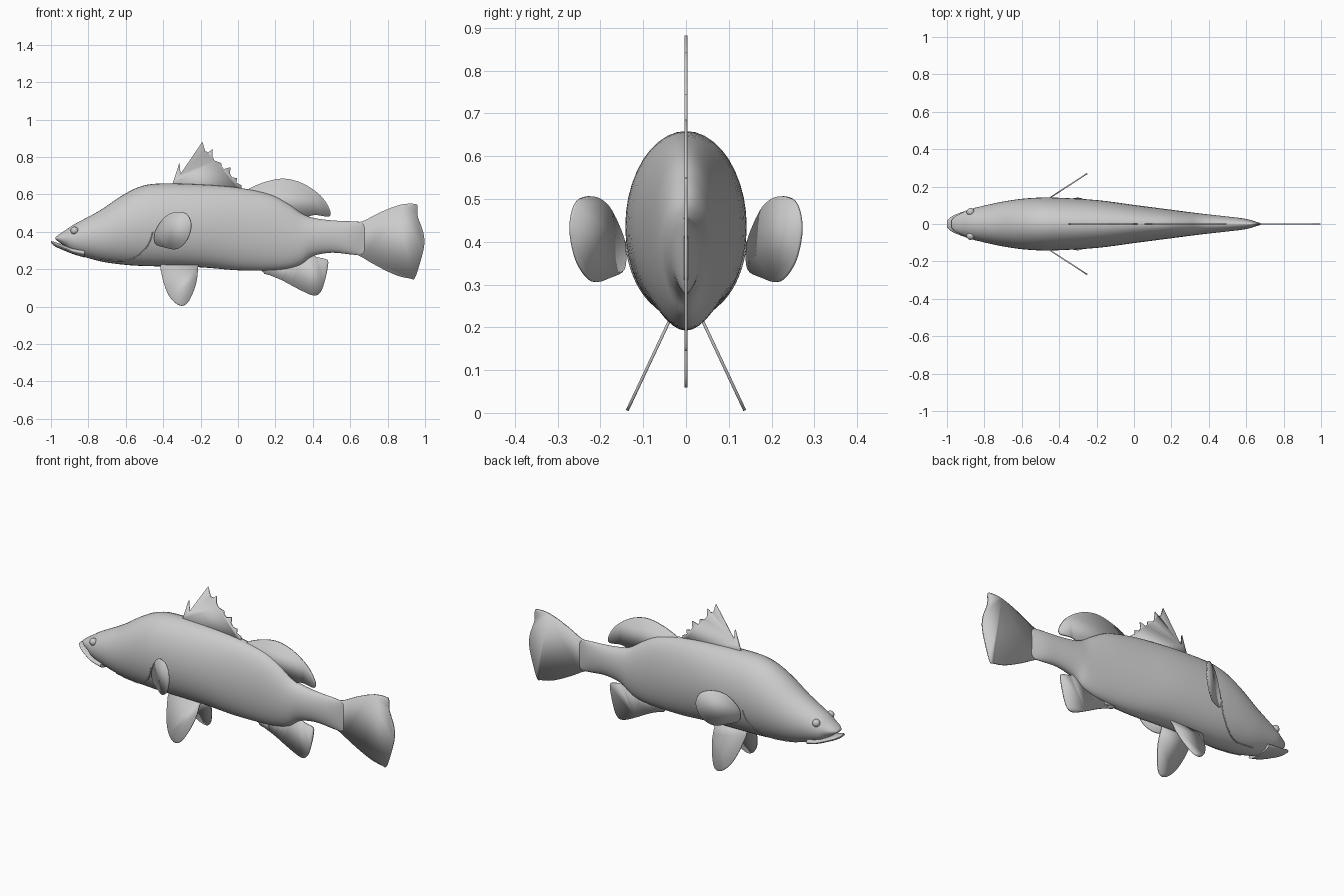
import bpy, bmesh, math
from mathutils import Vector

cube = bpy.data.objects.get("Cube")
if cube:
    bpy.data.objects.remove(cube)

GREY = (0.6, 0.6, 0.6, 1)
skin = bpy.data.materials.new("pale grey")
skin.use_nodes = True
skin.diffuse_color = GREY
skin.node_tree.nodes["Principled BSDF"].inputs["Base Color"].default_value = GREY


def finish(obj, angle=40):
    """Apply the material and smooth shading."""
    obj.data.materials.append(skin)
    bpy.ops.object.select_all(action="DESELECT")
    obj.select_set(True)
    bpy.context.view_layer.objects.active = obj
    bpy.ops.object.shade_smooth_by_angle(angle=math.radians(angle))
    return obj


def link_mesh(name, bm):
    bmesh.ops.recalc_face_normals(bm, faces=bm.faces)
    mesh = bpy.data.meshes.new(name)
    bm.to_mesh(mesh)
    bm.free()
    obj = bpy.data.objects.new(name, mesh)
    bpy.context.collection.objects.link(obj)
    return obj


def spline(points, steps, closed=False):
    """Catmull-Rom interpolation of points of any dimension."""
    pts = [Vector(p) for p in points]
    n = len(pts)

    def at(i):
        return pts[i % n] if closed else pts[max(0, min(n - 1, i))]

    out = []
    for i in range(n if closed else n - 1):
        a, b, c, d = (at(i + k) for k in (-1, 0, 1, 2))
        for s in range(steps):
            t = s / steps
            out.append(b + (c - a) * t / 2 + (a * 2 - b * 5 + c * 4 - d) * t**2 / 2
                       + (b * 3 - a - c * 3 + d) * t**3 / 2)
    return out if closed else out + [pts[-1]]


def loft(name, stations, steps=4, sides=40):
    """Skin oval rings; each station is x, top, bottom, half width."""
    bm = bmesh.new()
    rings = []
    for x, top, bottom, width in spline([Vector(s) for s in stations], steps):
        mid, half = (top + bottom) / 2, (top - bottom) / 2
        angles = [math.tau * i / sides for i in range(sides)]
        rings.append([bm.verts.new((x, width * math.sin(a), mid + half * math.cos(a)))
                      for a in angles])
    for r, q in zip(rings, rings[1:]):
        for i in range(sides):
            j = (i + 1) % sides
            bm.faces.new((r[i], r[j], q[j], q[i]))
    bm.faces.new(rings[0])
    bm.faces.new(rings[-1])
    return finish(link_mesh(name, bm), 60)


def fin(name, outline, side=lambda x, z: 0, rounded=True, thick=0.007):
    """Thin plate from a side outline, placed in y by a plane rule."""
    pts = spline(outline, 4, True) if rounded else outline
    bm = bmesh.new()
    bm.faces.new([bm.verts.new((x, side(x, z), z)) for x, z in pts])
    obj = link_mesh(name, bm)
    mod = obj.modifiers.new("thickness", "SOLIDIFY")
    mod.thickness = thick
    mod.offset = 0
    return finish(obj)


# Body with the upper jaw, and the jutting lower jaw
body = [(-.975, .372, .358, .02), (-.955, .387, .343, .042), (-.92, .41, .318, .06),
        (-.875, .44, .284, .08), (-.74, .513, .243, .112), (-.63, .587, .226, .131),
        (-.53, .639, .218, .14), (-.42, .658, .215, .141), (-.2, .653, .21, .128),
        (0, .636, .194, .102), (.17, .6, .194, .08), (.27, .548, .204, .067),
        (.34, .499, .227, .058), (.4, .475, .27, .051), (.5, .461, .288, .04),
        (.6, .456, .279, .027), (.675, .452, .272, .005)]
loft("body", body)
loft("lower_jaw", [(-1, .35, .34, .016), (-.975, .344, .32, .04), (-.93, .328, .3, .06),
                   (-.88, .315, .28, .075), (-.82, .31, .262, .08)])

# Fins on the centre line
fin("spiny_dorsal_fin",
    [(-.35, .62), (-.35, .657), (-.313, .77), (-.307, .71), (-.19, .882), (-.175, .83),
     (-.157, .826), (-.137, .842), (-.135, .8), (-.125, .78), (-.09, .768), (-.088, .75),
     (-.075, .735), (-.04, .745), (-.043, .71), (-.03, .69), (-.005, .687),
     (-.008, .662), (.02, .648), (.02, .61)], rounded=False)
fin("soft_dorsal_fin",
    [(.05, .6), (.06, .63), (.15, .668), (.25, .684), (.35, .657), (.44, .595),
     (.488, .525), (.487, .482), (.41, .49), (.34, .48), (.2, .54)])
fin("tail_fin",
    [(.62, .43), (.68, .462), (.77, .508), (.87, .545), (.945, .549), (.96, .535),
     (.962, .48), (.99, .4), (.996, .33), (.975, .24), (.945, .152), (.92, .15),
     (.85, .166), (.76, .208), (.67, .26), (.62, .3)])
fin("anal_fin",
    [(.13, .22), (.13, .187), (.23, .143), (.32, .095), (.4, .06), (.44, .075),
     (.465, .14), (.483, .235), (.465, .255), (.42, .265), (.38, .285), (.3, .25)])
fin("vent_flap", [(.12, .21), (.14, .175), (.2, .16), (.195, .21)], rounded=False)

# Paired fins, eyes and gill edges
for label, s in (("left", 1), ("right", -1)):
    fin(label + "_pectoral_fin",
        [(-.445, .385), (-.43, .425), (-.385, .483), (-.33, .506), (-.275, .495),
         (-.252, .45), (-.255, .4), (-.28, .345), (-.33, .307), (-.39, .316),
         (-.44, .335)],
        lambda x, z: s * (.14 + (x + .45) * .65))
    fin(label + "_pelvic_fin",
        [(-.4, .235), (-.405, .16), (-.375, .07), (-.335, .02), (-.295, .006),
         (-.26, .035), (-.225, .12), (-.215, .2), (-.23, .235)],
        lambda x, z: s * (.14 - z * .47))

    bpy.ops.mesh.primitive_uv_sphere_add(segments=24, ring_count=12, radius=.021,
                                         location=(-.874, s * .064, .406))
    eye = bpy.context.object
    eye.name = label + "_eye"
    finish(eye, 60)

    # Gill edge: fine ridge laid on the body surface
    rings = spline(body, 8)
    curve = bpy.data.curves.new(label + "_gill_edge", "CURVE")
    curve.dimensions = "3D"
    curve.bevel_depth = .003
    line = curve.splines.new("POLY")
    path = spline([(-.74, .255), (-.62, .243), (-.54, .27), (-.48, .33), (-.455, .4)], 6)
    line.points.add(len(path) - 1)
    for point, (x, z) in zip(line.points, path):
        _, top, bottom, width = min(rings, key=lambda r: abs(r[0] - x))
        mid, half = (top + bottom) / 2, (top - bottom) / 2
        y = width * math.sqrt(max(0, 1 - ((z - mid) / half) ** 2))
        point.co = (x, s * y, z, 1)
    gill = bpy.data.objects.new(label + "_gill_edge", curve)
    bpy.context.collection.objects.link(gill)
    curve.materials.append(skin)
